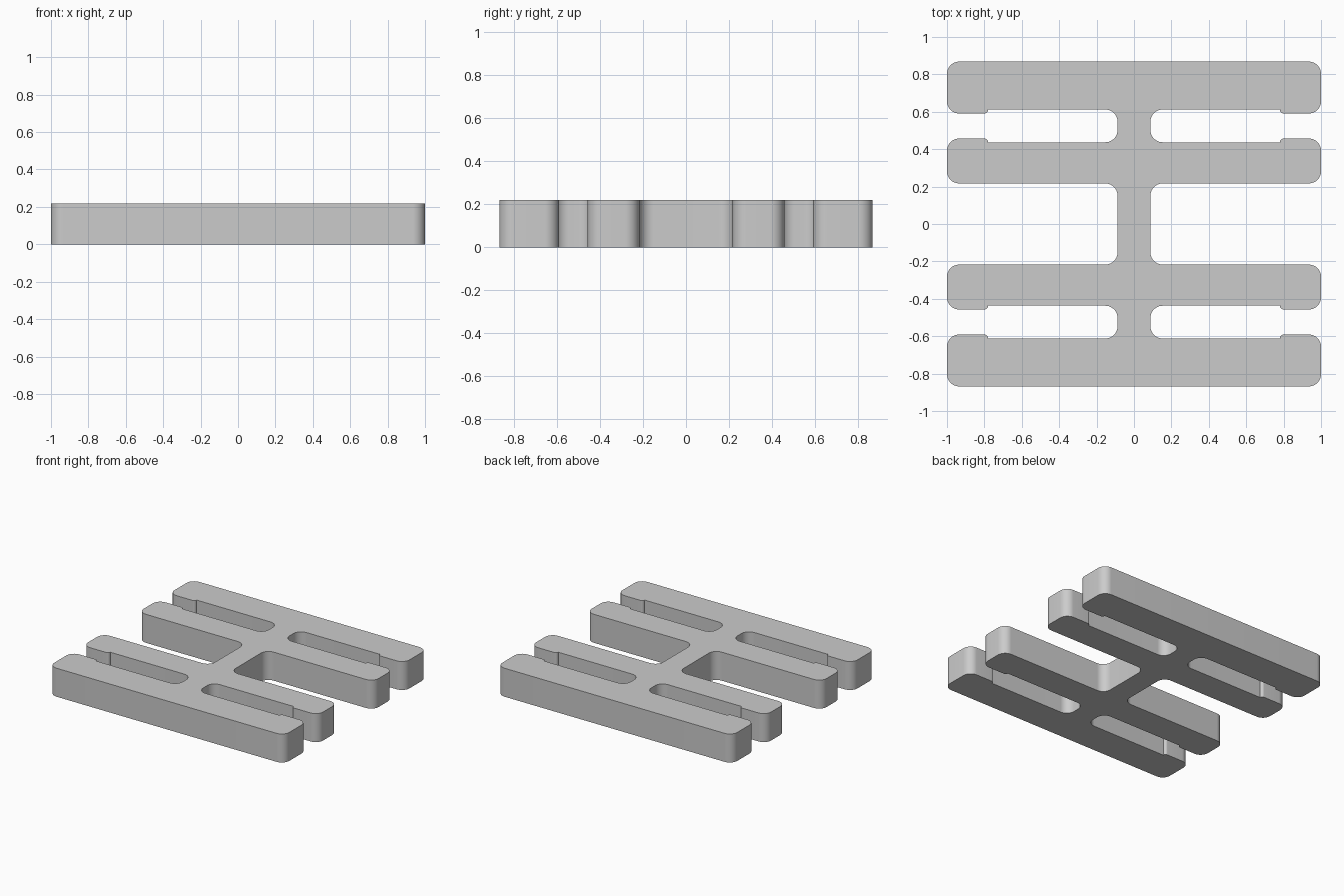
import bpy
import bmesh
from math import tan
from mathutils import Vector

cube = bpy.data.objects.get("Cube")
if cube:
    bpy.data.objects.remove(cube, do_unlink=True)

HEIGHT = 0.219
STEM, END, LIP = 0.088, 1.0, 0.78      # half widths along x
R, SMALL = 0.065, 0.02                 # corner radii

grey = bpy.data.materials.new("grey")
grey.use_nodes = True
colour = (0.6, 0.6, 0.6, 1)
grey.diffuse_color = colour
grey.node_tree.nodes["Principled BSDF"].inputs["Base Color"].default_value = colour


def fillet(before, corner, after, radius, steps=10):
    """Points of a round arc that replaces a corner."""
    a, c, b = Vector(before), Vector(corner), Vector(after)
    if radius == 0:
        return [c]
    u, v = (a - c).normalized(), (b - c).normalized()
    reach = radius / tan(u.angle(v) / 2)
    centre = c + (u + v).normalized() * (reach ** 2 + radius ** 2) ** 0.5
    start, end = c + u * reach - centre, c + v * reach - centre
    return [centre + start.lerp(end, i / steps).normalized() * radius
            if 0 < i < steps else centre + (end if i else start)
            for i in range(steps + 1)]


# Quarter outline: inner arm, slot with end lips, outer arm
corners = [
    (STEM, 0, 0),
    (STEM, 0.217, R), (END, 0.217, R), (END, 0.457, R),
    (LIP, 0.457, SMALL), (LIP, 0.437, 0),
    (STEM, 0.437, R), (STEM, 0.612, R),
    (LIP, 0.612, 0), (LIP, 0.591, SMALL),
    (END, 0.591, R), (END, 0.868, R),
    (0, 0.868, 0),
]
quarter = []
for i, (x, y, r) in enumerate(corners):
    before = corners[max(i - 1, 0)][:2]
    after = corners[min(i + 1, len(corners) - 1)][:2]
    quarter += fillet(before, (x, y), after, r)

# Mirror the quarter into a closed loop, skipping shared end points
half = quarter + [Vector((-p.x, p.y)) for p in reversed(quarter[:-1])]
outline = half + [Vector((p.x, -p.y)) for p in reversed(half[1:-1])]

# Extrude the outline into a solid plate
bm = bmesh.new()
face = bm.faces.new([bm.verts.new((p.x, p.y, 0)) for p in outline])
top = bmesh.ops.extrude_face_region(bm, geom=[face], use_keep_orig=True)
bmesh.ops.translate(bm, vec=(0, 0, HEIGHT),
                    verts=[g for g in top["geom"] if isinstance(g, bmesh.types.BMVert)])
bmesh.ops.recalc_face_normals(bm, faces=bm.faces)
bmesh.ops.triangulate(bm, faces=[f for f in bm.faces if len(f.verts) > 4])
mesh = bpy.data.meshes.new("slotted_plate")
bm.to_mesh(mesh)
bm.free()
mesh.materials.append(grey)

plate = bpy.data.objects.new("slotted_plate", mesh)
bpy.context.collection.objects.link(plate)
bpy.context.view_layer.objects.active = plate
plate.select_set(True)
bpy.ops.object.shade_smooth_by_angle(angle=0.6)
